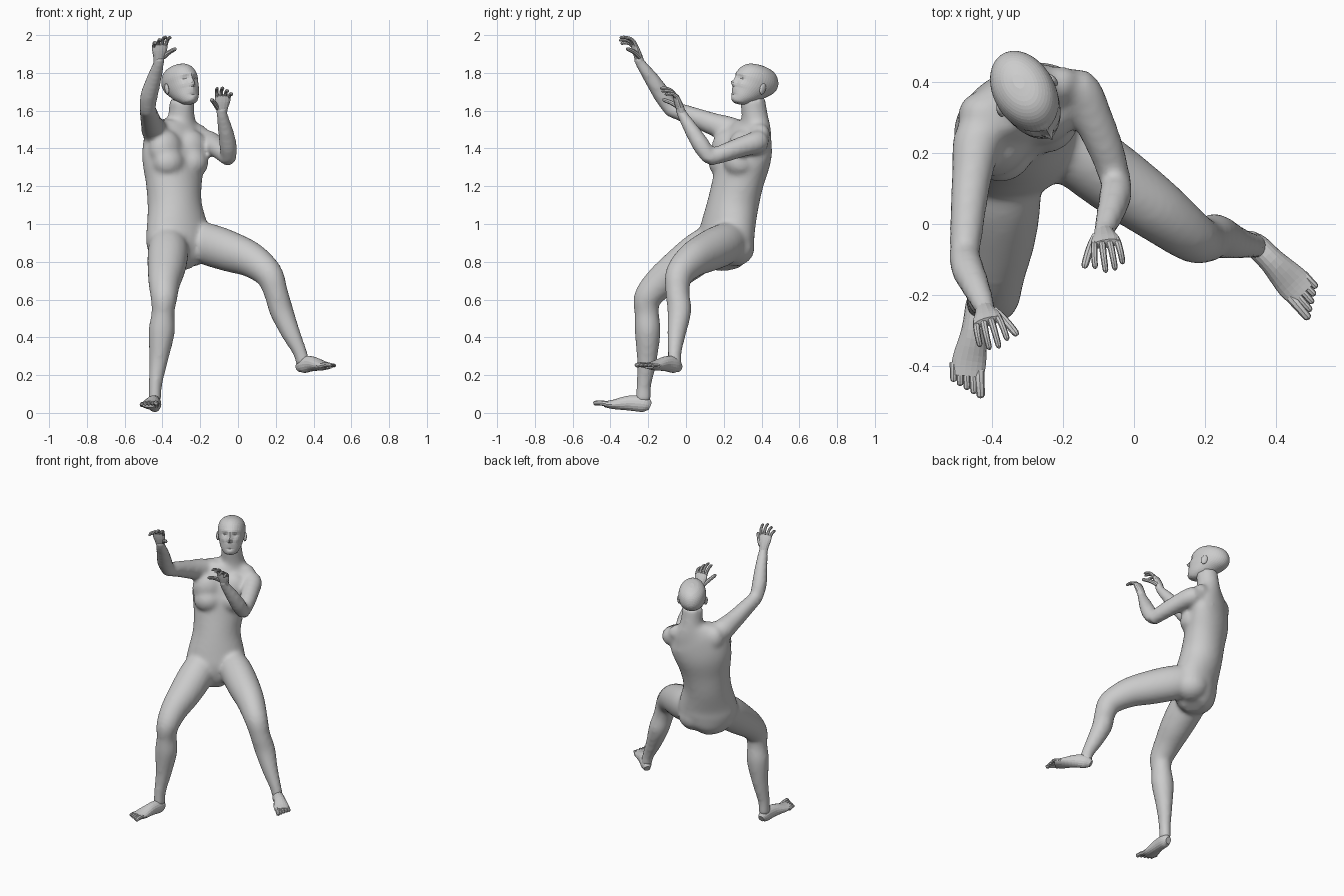
import bpy
import bmesh
import math
from mathutils import Vector, Matrix

default_cube = bpy.data.objects.get("Cube")
if default_cube:
    bpy.data.objects.remove(default_cube, do_unlink=True)

# Single clay colour
clay = bpy.data.materials.new("clay_grey")
clay.use_nodes = True
clay.diffuse_color = (0.6, 0.6, 0.6, 1)
clay.node_tree.nodes["Principled BSDF"].inputs["Base Color"].default_value = clay.diffuse_color


def spline(rows, steps):
    """Catmull-Rom through rows of (x, y, z, half width, half depth)."""
    padded = [rows[0]] + list(rows) + [rows[-1]]
    result = []
    for a, b, c, d in zip(padded, padded[1:], padded[2:], padded[3:]):
        for k in range(steps):
            t = k / steps
            result.append([q + t / 2 * (r - p + t * (2*p - 5*q + 4*r - s + t * (3*q - p - 3*r + s)))
                           for p, q, r, s in zip(a, b, c, d)])
    result.append(list(rows[-1]))
    return result


def loft(bm, rows, side, sides=20, steps=4, axis=None):
    """Closed tube of elliptical rings along a smooth path."""
    points = spline(rows, steps)
    centres = [Vector(p[:3]) for p in points]
    last = len(points) - 1
    rings = []
    for i, p in enumerate(points):
        along = axis or (centres[min(i + 1, last)] - centres[max(i - 1, 0)]).normalized()
        across = (Vector(side) - along * along.dot(Vector(side))).normalized()
        normal = along.cross(across)
        ring = []
        for k in range(sides):
            angle = math.tau * k / sides
            offset = across * math.cos(angle) * p[3] + normal * math.sin(angle) * p[4]
            ring.append(bm.verts.new(centres[i] + offset))
        rings.append(ring)
    for low, high in zip(rings, rings[1:]):
        for k in range(sides):
            m = (k + 1) % sides
            bm.faces.new((low[k], low[m], high[m], high[k]))
    bm.faces.new(rings[0][::-1])
    bm.faces.new(rings[-1])


def ball(bm, centre, scale, yaw=0.0):
    matrix = (Matrix.Translation(centre) @ Matrix.Rotation(yaw, 4, "Z")
              @ Matrix.Diagonal((*scale, 1)))
    bmesh.ops.create_uvsphere(bm, u_segments=20, v_segments=12, radius=1, matrix=matrix)


def finish(bm, name):
    bmesh.ops.recalc_face_normals(bm, faces=bm.faces)
    mesh = bpy.data.meshes.new(name)
    bm.to_mesh(mesh)
    bm.free()
    mesh.materials.append(clay)
    obj = bpy.data.objects.new(name, mesh)
    bpy.context.scene.collection.objects.link(obj)
    return obj


def digit(bm, base, heading, curl, side, length, radius, start, bend):
    """Finger or toe: short tapered tube that bends towards curl."""
    rows = []
    point = Vector(base)
    for j in range(4):
        size = radius * (1 - 0.08 * j)
        rows.append((*point, size, size))
        angle = start + bend * j
        point = point + (heading * math.cos(angle) + curl * math.sin(angle)) * length / 3
    tip = point - (point - Vector(rows[-1][:3])) * 0.75
    rows.append((*tip, radius * 0.35, radius * 0.35))
    loft(bm, rows, side, sides=8, steps=2)


# Torso and neck
TURN = math.radians(33)
ACROSS = Vector((math.cos(TURN), math.sin(TURN), 0))
FRONT = Vector((math.sin(TURN), -math.cos(TURN), 0))
body = bmesh.new()
loft(body, [
    (-.295, .23, .765, .05, .07), (-.305, .22, .815, .14, .115),
    (-.315, .212, .9, .183, .132), (-.32, .22, .97, .178, .13),
    (-.335, .248, 1.1, .149, .131), (-.34, .275, 1.22, .157, .126),
    (-.341, .305, 1.34, .182, .124), (-.327, .335, 1.44, .182, .104),
    (-.308, .36, 1.51, .13, .08), (-.3, .365, 1.56, .074, .07),
    (-.298, .352, 1.66, .064, .068)], ACROSS, sides=32)

# Bust, upper chest and seat, mirrored across the body's own middle
for sign in (-1, 1):
    flank = ACROSS * sign
    bust = Vector((-.337, .29, 1.325)) + flank * .075 + FRONT * .058
    ball(body, bust, (.09, .08, .08), TURN)
    ball(body, bust + flank * .005 - FRONT * .02 + Vector((0, 0, .07)), (.095, .075, .105), TURN)
    ball(body, Vector((-.31, .215, .875)) + flank * .075, (.105, .11, .1), TURN)

# Shoulder slopes and raised shoulder blade
ball(body, (-.23, .382, 1.475), (.08, .055, .06), TURN)
ball(body, (-.375, .335, 1.495), (.075, .06, .065), TURN)
ball(body, (-.425, .31, 1.465), (.072, .065, .085))

# Legs
loft(body, [
    (-.37, .18, .92, .095, .1), (-.37, .08, .855, .108, .11),
    (-.378, -.033, .77, .102, .102), (-.39, -.135, .69, .085, .087),
    (-.392, -.203, .61, .071, .074), (-.397, -.208, .53, .061, .065),
    (-.404, -.203, .43, .07, .069), (-.42, -.207, .28, .05, .053),
    (-.437, -.222, .15, .036, .04), (-.44, -.225, .06, .034, .041)], (1, 0, 0))
loft(body, [
    (-.24, .25, .92, .09, .1), (-.15, .195, .89, .1, .112),
    (-.04, .115, .853, .099, .108), (.07, .035, .81, .088, .094),
    (.162, -.035, .735, .073, .077), (.2, -.045, .64, .063, .065),
    (.23, -.035, .54, .064, .063), (.28, -.05, .42, .049, .051),
    (.328, -.06, .32, .036, .039), (.345, -.06, .255, .034, .041)], (.6, .75, 0))

# Arms: upper arm then forearm
loft(body, [
    (-.21, .36, 1.44, .06, .05), (-.16, .38, 1.435, .062, .062),
    (-.117, .3, 1.41, .055, .057), (-.075, .2, 1.375, .049, .05),
    (-.05, .115, 1.345, .041, .043)], (0, 0, 1))
loft(body, [
    (-.048, .13, 1.34, .039, .039), (-.052, .085, 1.41, .047, .047),
    (-.065, .035, 1.49, .041, .041), (-.085, -.02, 1.58, .031, .028),
    (-.086, -.037, 1.62, .03, .025)], (1, 0, 0))
loft(body, [
    (-.37, .29, 1.46, .06, .05), (-.435, .25, 1.49, .072, .07),
    (-.457, .14, 1.53, .06, .058), (-.47, .02, 1.575, .05, .05),
    (-.478, -.088, 1.612, .043, .043)], (0, 0, 1))
loft(body, [
    (-.478, -.07, 1.592, .039, .039), (-.473, -.118, 1.67, .047, .047),
    (-.447, -.177, 1.76, .041, .041), (-.42, -.24, 1.85, .031, .028),
    (-.417, -.256, 1.885, .03, .025)], (1, 0, 0))

# Blend the body parts into one skin
skin = finish(body, "body")
remesh = skin.modifiers.new("blend", "REMESH")
remesh.mode = "VOXEL"
remesh.voxel_size = 0.013
remesh.use_smooth_shade = True
soften = skin.modifiers.new("soften", "SMOOTH")
soften.factor = 0.5
soften.iterations = 8


# Hands
def hand(name, wrist, heading, thumb):
    bm = bmesh.new()
    wrist = Vector(wrist)
    heading = Vector(heading).normalized()
    thumb = Vector(thumb)
    thumb = (thumb - heading * thumb.dot(heading)).normalized()
    curl = heading.cross(thumb)
    if curl.y > 0:
        curl = -curl
    palm = [(-.02, .026, .022), (.02, .031, .022), (.06, .041, .019), (.093, .041, .013)]
    loft(bm, [(*(wrist + heading * k), w, h) for k, w, h in palm], thumb, sides=14, steps=3)
    for i, length in enumerate((.08, .09, .084, .068)):
        base = wrist + heading * (.088 - .004 * abs(i - 1)) + thumb * (.031 - .021 * i)
        aim = (heading + thumb * (.15 - .11 * i)).normalized()
        digit(bm, base, aim, curl, thumb, length, .0105, .15 + .12 * i, .45)
    aim = (heading * .75 + thumb * .5 + curl * .45).normalized()
    digit(bm, wrist + heading * .02 + thumb * .024, aim, curl, thumb, .09, .0135, 0, .2)
    finish(bm, name)


hand("left_hand", (-.085, -.025, 1.595), (.06, -.33, .93), (-1, -.15, 0))
hand("right_hand", (-.42, -.245, 1.865), (.08, -.33, .93), (.95, .25, 0))


# Feet
def foot(name, rows, forward, big_side):
    bm = bmesh.new()
    forward = Vector(forward).normalized()
    big_side = Vector(big_side).normalized()
    loft(bm, rows, big_side, sides=18)
    for i in range(5):
        base = Vector(rows[-1][:3]) + big_side * (.033 - .0175 * i) - forward * (.006 * i + .016)
        aim = (forward - big_side * .02 * (i - 1)).normalized()
        digit(bm, base, aim, Vector((0, 0, -1)), big_side, .073 - .006 * i,
              .0118 if i else .0155, -.15, .15)
    finish(bm, name)


foot("right_foot", [
    (-.44, -.19, .035, .02, .022), (-.44, -.222, .046, .034, .042),
    (-.45, -.3, .052, .037, .04), (-.465, -.385, .045, .048, .025),
    (-.47, -.43, .046, .045, .016)], (.05, -1, .1), (1, .05, 0))
foot("left_foot", [
    (.32, -.035, .236, .02, .022), (.345, -.06, .252, .034, .042),
    (.39, -.105, .26, .037, .04), (.447, -.165, .25, .049, .025),
    (.478, -.197, .25, .045, .016)], (.63, -.72, .04), (-.7, -.65, 0))

# Head: stacked outlines, then pushed features
head = bmesh.new()
outline = [(-.118, .07, .02, .02), (-.108, .06, .04, .042), (-.08, .042, .06, .068),
           (-.04, .02, .074, .096), (0, 0, .083, .118), (.04, -.006, .086, .124),
           (.08, -.008, .075, .106), (.106, -.01, .048, .072), (.117, -.012, .015, .022)]
loft(head, [(0, -ahead, up, w, d) for up, ahead, w, d in outline], (1, 0, 0),
     sides=48, steps=4, axis=Vector((0, 0, 1)))
# Feature: sideways, height, sideways size, height size, push
features = [(0, -.024, .012, .013, .025), (0, 0, .009, .022, .01), (0, .034, .045, .012, .004),
            (.032, .012, .015, .011, -.01), (.045, -.022, .016, .014, .005),
            (0, -.054, .02, .005, .006), (0, -.066, .018, .005, .005),
            (0, -.078, .02, .006, -.003), (0, -.1, .018, .012, .005)]
for vert in head.verts:
    if vert.co.y < 0:
        x, z = vert.co.x, vert.co.z
        for fx, fz, sx, sz, push in features:
            reach = ((abs(x) - fx) / sx) ** 2 + ((z - fz) / sz) ** 2
            vert.co.y -= push * math.exp(-reach)
for sign in (-1, 1):
    ball(head, (sign * .084, .008, -.012), (.011, .02, .03), sign * .3)
    ball(head, (sign * .032, -.094, .012), (.013, .008, .007))
head.transform(Matrix.Translation((-.302, .361, 1.729))
               @ Matrix.Rotation(math.radians(30), 4, "Z")
               @ Matrix.Rotation(math.radians(-18), 4, "X"))
finish(head, "head")
